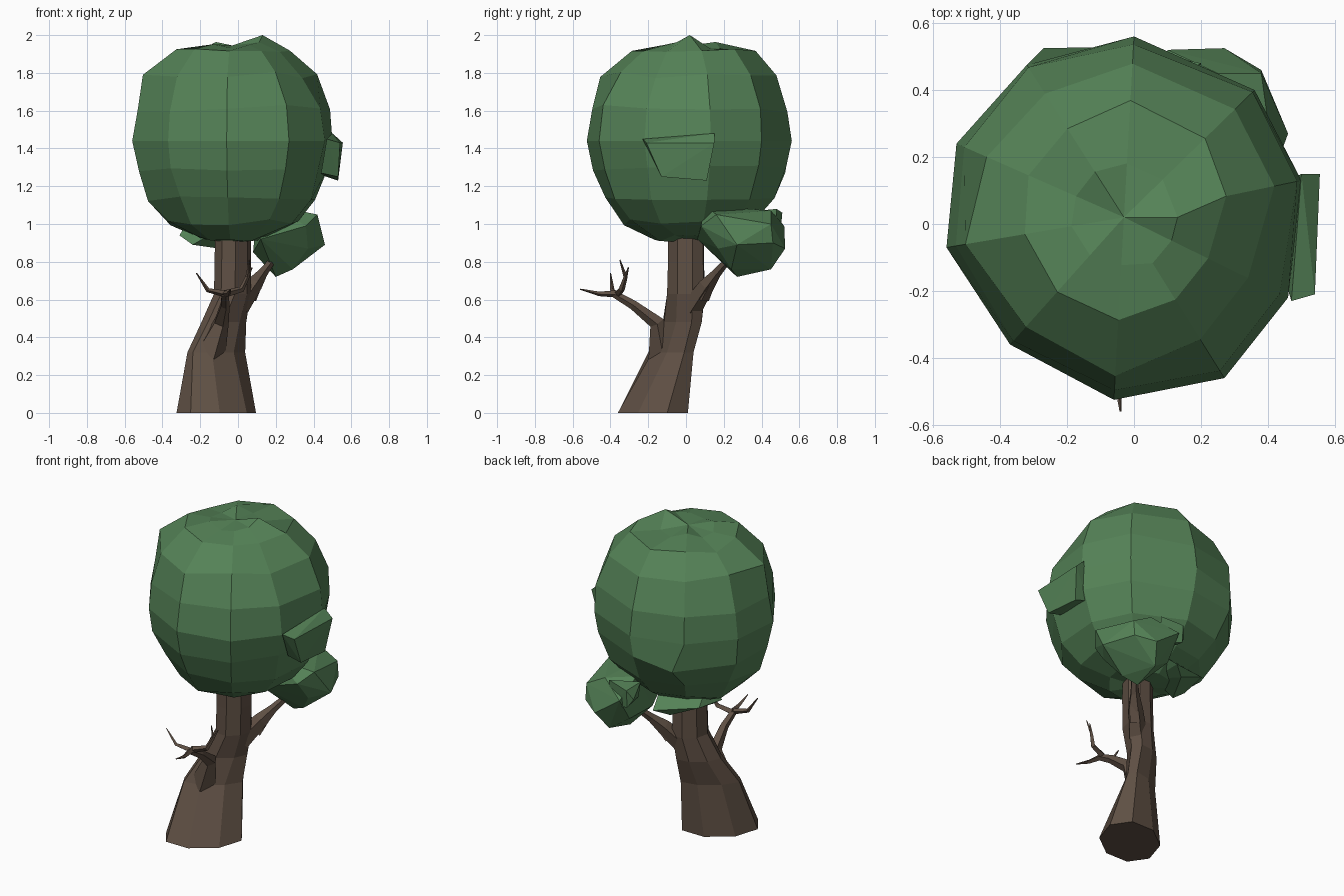
import bpy, bmesh, random
from math import cos, sin, pi, sqrt
from mathutils import Vector

random.seed(4)


def material(name, rgb):
    m = bpy.data.materials.new(name)
    m.diffuse_color = (*rgb, 1)
    return m


LEAF = material("leaf_green", (0.09, 0.225, 0.095))
BARK = material("bark_brown", (0.115, 0.08, 0.058))


def finish(name, bm, mat):
    bmesh.ops.recalc_face_normals(bm, faces=bm.faces[:])
    me = bpy.data.meshes.new(name)
    bm.to_mesh(me)
    bm.free()
    ob = bpy.data.objects.new(name, me)
    me.materials.append(mat)
    bpy.context.collection.objects.link(ob)
    return ob


def loft(name, rings, mat, start=None, end=None):
    """Skin rings of points; close each end with a pole or a flat cap."""
    bm = bmesh.new()
    vs = [[bm.verts.new(p) for p in r] for r in rings]
    n = len(vs[0])
    for a, b in zip(vs, vs[1:]):
        for i in range(n):
            j = (i + 1) % n
            bm.faces.new((a[i], a[j], b[j], b[i]))
    for ring, pole in ((vs[0], start), (vs[-1], end)):
        if pole is None:
            bm.faces.new(ring)
        else:
            p = bm.verts.new(pole)
            for i in range(n):
                bm.faces.new((ring[i], ring[(i + 1) % n], p))
    return finish(name, bm, mat)


def limb(name, path, sides=5):
    """Tapered branch along (x, y, z, radius) points."""
    pts = [Vector(p[:3]) for p in path]
    rings = []
    for k, p in enumerate(pts):
        d = pts[min(k + 1, len(pts) - 1)] - pts[max(k - 1, 0)]
        q = Vector((0, 0, 1)).rotation_difference(d.normalized())
        r = path[k][3]
        rings.append([p + q @ Vector((r * cos(2 * pi * i / sides), r * sin(2 * pi * i / sides), 0))
                      for i in range(sides)])
    return loft(name, rings, BARK)


def hull(name, pts):
    """Faceted foliage lump."""
    bm = bmesh.new()
    for p in pts:
        bm.verts.new(p)
    bmesh.ops.convex_hull(bm, input=bm.verts[:])
    loose = [v for v in bm.verts if not v.link_faces]
    bmesh.ops.delete(bm, geom=loose, context='VERTS')
    return finish(name, bm, LEAF)


# Main crown: ten-sided outline scaled up a rounded profile, slightly uneven
CX, CY = -0.03, 0.02
outline = [(0.0, 0.56), (-0.32, 0.475), (-0.53, 0.24), (-0.56, -0.07), (-0.37, -0.36),
           (-0.06, -0.525), (0.27, -0.46), (0.46, -0.22), (0.50, 0.13), (0.36, 0.40)]
profile = [(0.925, 0.34), (1.01, 0.64), (1.14, 0.83), (1.29, 0.95), (1.44, 1.0),
           (1.61, 0.965), (1.79, 0.83), (1.91, 0.57), (1.945, 0.28)]
# Bulges and dents: (ring, side) -> change of radius
uneven = {(6, 3): 0.05, (6, 4): 0.05, (6, 5): 0.05, (6, 6): -0.06, (6, 7): -0.06,
          (7, 6): -0.07, (7, 7): -0.07, (7, 9): 0.06, (7, 0): 0.06, (6, 0): 0.03}
rings = []
for k, (z, s) in enumerate(profile):
    ring = []
    for i, (x, y) in enumerate(outline):
        j = 0 if s == 1.0 else 0.02
        t = s + random.uniform(-j, j) + uneven.get((k, i), 0)
        ring.append((CX + (x - CX) * t, CY + (y - CY) * t, z + random.uniform(-j, j)))
    rings.append(ring)
rings[3][1] = (-0.27, 0.525, 1.27)
rings[-1][8] = (0.13, 0.02, 2.0)
loft("crown", rings, LEAF, (CX, CY, 0.905), (CX, CY, 1.945))

# Raised leaf slab on the right and a flat one under the back left
hull("crown_right_slab", [(0.54, -0.21, 1.43), (0.555, 0.15, 1.43), (0.50, 0.15, 1.48),
                          (0.47, -0.23, 1.45), (0.53, 0.11, 1.23), (0.53, -0.13, 1.25),
                          (0.44, 0.11, 1.26), (0.44, -0.13, 1.27)])
hull("crown_under_slab", [(-0.31, 0.08, 0.94), (-0.24, 0.06, 0.89), (-0.10, 0.30, 0.87),
                          (-0.02, 0.36, 0.90), (-0.28, 0.27, 0.95), (-0.10, 0.05, 0.97),
                          (0.0, 0.25, 1.0), (-0.25, 0.15, 1.04)])

# Small low crown at the back right
hull("small_crown", [(0.08, 0.22, 0.85), (0.20, 0.27, 0.72), (0.29, 0.24, 0.76), (0.22, 0.45, 0.76),
                     (0.46, 0.27, 0.89), (0.42, 0.16, 1.05), (0.38, 0.46, 0.90), (0.38, 0.45, 1.0),
                     (0.27, 0.525, 0.87), (0.10, 0.52, 0.99), (0.25, 0.45, 1.07), (0.10, 0.42, 0.84),
                     (0.18, 0.10, 1.10), (0.36, 0.08, 0.99), (0.12, 0.06, 0.92), (0.37, 0.17, 0.87),
                     (0.10, 0.35, 1.08)])
hull("small_crown_lobe", [(0.03, 0.48, 1.0), (0.06, 0.51, 1.06), (0.06, 0.50, 0.95),
                          (0.20, 0.48, 1.08), (0.20, 0.47, 0.92), (0.05, 0.38, 1.07), (0.08, 0.36, 0.96)])

# Leaning trunk: (centre x, centre y, z, half width, half depth, diagonal stretch)
sections = [(-0.115, -0.175, 0, 0.205, 0.195, 0.15), (-0.115, -0.08, 0.32, 0.15, 0.118, 0.4),
            (-0.075, -0.02, 0.48, 0.115, 0.105, 0.25), (-0.03, 0.0, 0.63, 0.095, 0.103, 0.1),
            (-0.027, 0.0, 0.80, 0.095, 0.098, 0.1), (-0.025, 0.0, 1.10, 0.092, 0.098, 0.1)]
trunk = []
for x, y, z, w, d, k in sections:
    n = 1.03 / sqrt(1 + k * k)
    angles = [2 * pi * (i + 0.3) / 8 for i in range(8)]
    trunk.append([(x + w * n * (cos(a) + k * sin(a)), y + d * n * (sin(a) + k * cos(a)), z) for a in angles])
loft("trunk", trunk, BARK)

# Bare front branch with its twigs
limb("front_branch", [(-0.15, -0.12, 0.31, 0.085), (-0.09, -0.155, 0.48, 0.042),
                      (-0.07, -0.28, 0.572, 0.026), (-0.07, -0.38, 0.63, 0.02)])
limb("front_twig", [(-0.07, -0.36, 0.63, 0.02), (-0.05, -0.46, 0.63, 0.012), (-0.04, -0.56, 0.655, 0.003)], 4)
limb("left_twig", [(-0.07, -0.37, 0.63, 0.018), (-0.16, -0.39, 0.65, 0.012), (-0.22, -0.40, 0.74, 0.003)], 4)
limb("right_twig", [(-0.07, -0.36, 0.63, 0.02), (0.02, -0.34, 0.655, 0.016),
                    (0.05, -0.32, 0.72, 0.011), (0.06, -0.35, 0.81, 0.003)], 4)
limb("right_twig_tip", [(0.04, -0.325, 0.70, 0.012), (0.075, -0.305, 0.77, 0.003)], 4)

# Short limb carrying the small crown
limb("back_limb", [(0.0, 0.03, 0.56, 0.06), (0.085, 0.11, 0.68, 0.045), (0.13, 0.16, 0.74, 0.027),
                   (0.20, 0.24, 0.83, 0.016)])
limb("back_limb_stub", [(0.06, 0.085, 0.61, 0.04), (0.10, 0.125, 0.685, 0.03)], 4)
